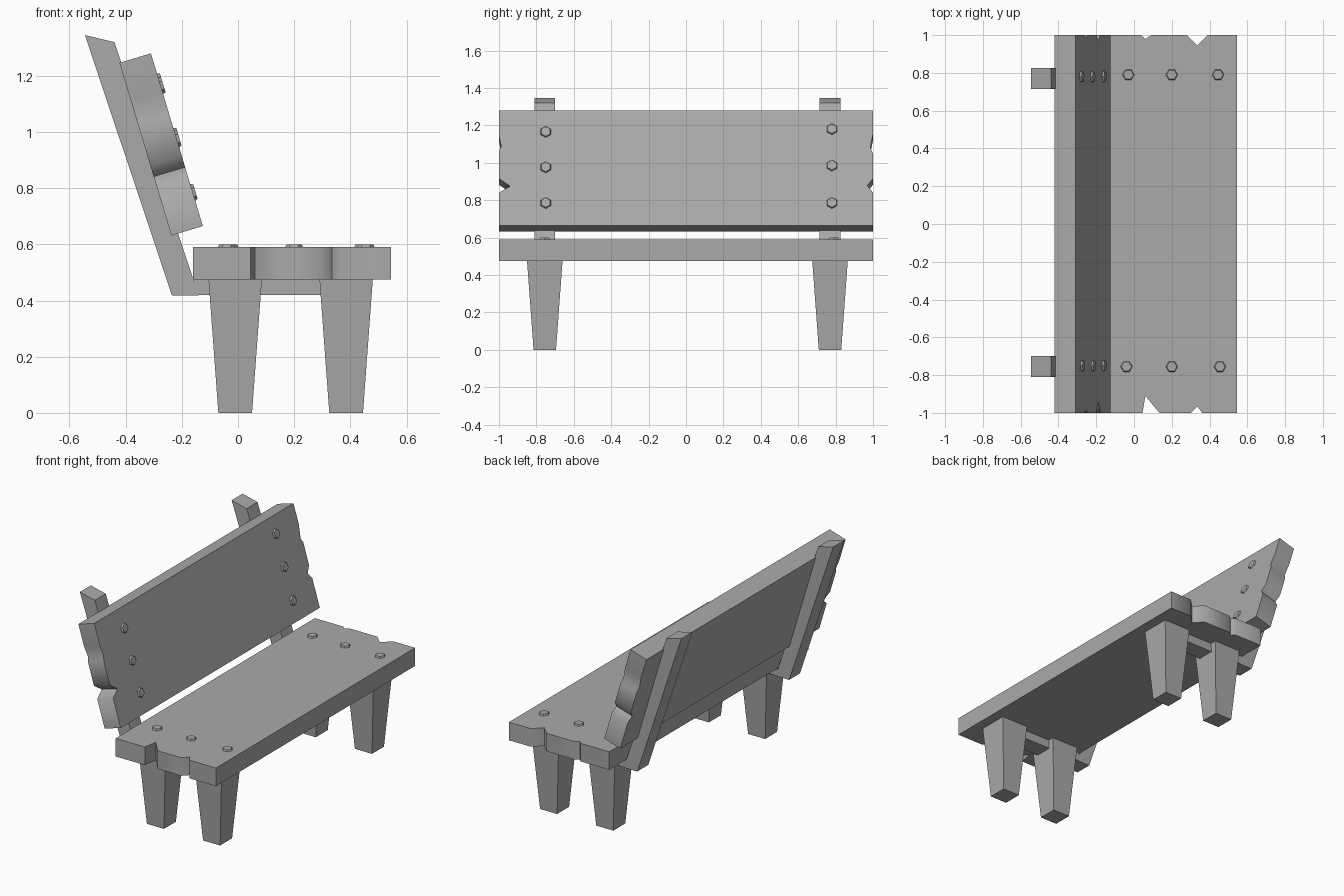
import bpy, bmesh
from math import radians, atan2
from mathutils import Matrix, Vector

cube = bpy.data.objects.get("Cube")
if cube:
    bpy.data.objects.remove(cube, do_unlink=True)

grey = bpy.data.materials.new("weathered grey")
grey.use_nodes = True
GREY = (0.4, 0.4, 0.4, 1)
grey.diffuse_color = GREY
grey.node_tree.nodes["Principled BSDF"].inputs["Base Color"].default_value = GREY


def finish(name, bm, matrix=None, smooth=None):
    bmesh.ops.recalc_face_normals(bm, faces=bm.faces)
    mesh = bpy.data.meshes.new(name)
    bm.to_mesh(mesh)
    bm.free()
    mesh.materials.append(grey)
    obj = bpy.data.objects.new(name, mesh)
    bpy.context.collection.objects.link(obj)
    if matrix:
        obj.matrix_world = matrix
    if smooth:
        bpy.ops.object.select_all(action='DESELECT')
        obj.select_set(True)
        bpy.context.view_layer.objects.active = obj
        bpy.ops.object.shade_smooth_by_angle(angle=radians(smooth))
    return obj


def prism(name, points, direction, matrix=None, smooth=None):
    """Extrude a closed outline along a direction."""
    bm = bmesh.new()
    face = bm.faces.new([bm.verts.new(p) for p in points])
    made = bmesh.ops.extrude_face_region(bm, geom=[face])["geom"]
    bmesh.ops.translate(bm, vec=direction,
                        verts=[v for v in made if isinstance(v, bmesh.types.BMVert)])
    return finish(name, bm, matrix, smooth)


def board(name, width, thick, near, far, matrix):
    """Plank whose ends carry notches given as (start, tip, end, depth)."""
    outline = [(0, -1, 0)]
    for a, tip, b, depth in near:
        outline += [(a, -1, 0), (tip, depth - 1, 0), (b, -1, 0)]
    outline += [(width, -1, 0), (width, 1, 0)]
    for a, tip, b, depth in reversed(far):
        outline += [(b, 1, 0), (tip, 1 - depth, 0), (a, 1, 0)]
    outline.append((0, 1, 0))
    prism(name, outline, (0, 0, -thick), matrix, 60)


def bolt(name, u, y, matrix):
    """Hexagonal bolt head with a chamfered top."""
    bm = bmesh.new()
    bmesh.ops.create_cone(bm, cap_ends=True, segments=6,
                          radius1=0.036, radius2=0.027, depth=0.02)
    angle = Matrix.Rotation(radians(30), 4, 'Z')
    # A hexagon corner points along the width of the board
    if abs(max(v.co.x for v in bm.verts) - 0.036) < 0.001:
        angle = Matrix.Identity(4)
    finish(name, bm, matrix @ Matrix.Translation((u, y, 0)) @ angle)


# Board frames: local x runs across the width, local z is the outer face normal
seat_frame = Matrix.Translation((-0.16, 0, 0.59))
tilt = atan2(0.615, 0.185)
back_frame = Matrix.Translation((-0.31, 0, 1.28)) @ Matrix.Rotation(tilt, 4, 'Y')

board("seat_board", 0.705, 0.115,
      [(0.205, 0.22, 0.295, 0.09), (0.46, 0.495, 0.52, 0.035)],
      [(0.2, 0.22, 0.25, 0.02), (0.44, 0.495, 0.55, 0.055)], seat_frame)
board("back_board", 0.642, 0.117,
      [(0.14, 0.2, 0.23, 0.012), (0.38, 0.423, 0.46, 0.06)],
      [(0.13, 0.21, 0.24, 0.015), (0.38, 0.42, 0.46, 0.03)], back_frame)

# Bolt heads, three at each end of both boards
for side, y, us in (("right", -0.755, (0.12, 0.36, 0.615)),
                    ("left", 0.79, (0.13, 0.36, 0.605))):
    for i, u in enumerate(us):
        bolt(f"seat_bolt_{side}_{i + 1}", u, y, seat_frame)
for side, y, us in (("right", -0.75, (0.12, 0.318, 0.517)),
                    ("left", 0.78, (0.105, 0.308, 0.517))):
    for i, u in enumerate(us):
        bolt(f"back_bolt_{side}_{i + 1}", u, y, back_frame)

# Legs, leaning posts and the bars under the seat
for side, y in (("right", -0.755), ("left", 0.77)):
    for end, x in (("rear", -0.01), ("front", 0.385)):
        bm = bmesh.new()
        bmesh.ops.create_cube(bm, size=1)
        for v in bm.verts:
            half = 0.095 if v.co.z > 0 else 0.06
            v.co = Vector((x + half * (1 if v.co.x > 0 else -1),
                           y + half * (1 if v.co.y > 0 else -1),
                           0.476 if v.co.z > 0 else 0))
        finish(f"{end}_leg_{side}", bm)
    y0 = y - 0.055
    post = [(-0.235, 0.418), (-0.14, 0.418), (-0.44, 1.32), (-0.545, 1.345)]
    prism(f"back_post_{side}", [(x, y0, z) for x, z in post], (0, 0.11, 0))
    bar = [(-0.155, 0.42), (0.36, 0.42), (0.36, 0.48), (-0.155, 0.48)]
    prism(f"seat_bar_{side}", [(x, y0, z) for x, z in bar], (0, 0.11, 0))
